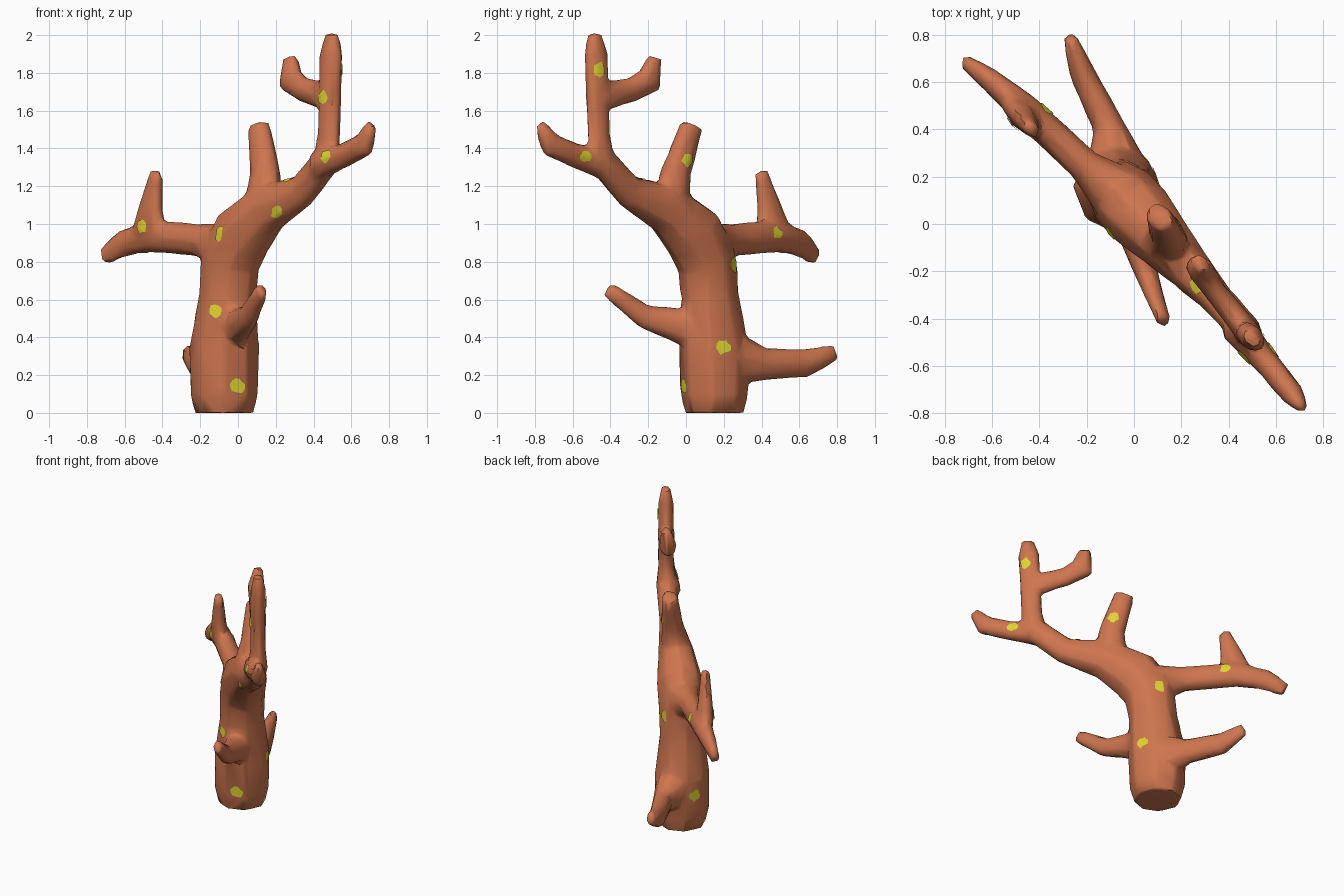
import bpy, bmesh, math, random
from mathutils import Vector
from mathutils.bvhtree import BVHTree

if "Cube" in bpy.data.objects:
    bpy.data.objects.remove(bpy.data.objects["Cube"])

random.seed(4)
# The tree is flat: it spreads along one diagonal plane
ALONG = Vector((.68, -.73, 0)).normalized()
ACROSS = Vector((.73, .68, 0)).normalized()
UP = Vector((0, 0, 1))
SIDES = 8


def material(name, rgb):
    m = bpy.data.materials.new(name)
    m.diffuse_color = (*rgb, 1)
    m.use_nodes = True
    m.node_tree.nodes["Principled BSDF"].inputs["Base Color"].default_value = m.diffuse_color
    return m


bark = material("orange_brown_bark", (0.62, 0.18, 0.078))
yellow = material("yellow_spot", (0.75, 0.67, 0.03))

limbs = bmesh.new()


def limb(lean, flat, *path):
    """Oval tube along (along, height, radius) points; lean and flatness run from start to end."""
    n = len(path) - 1
    centres, rings = [], []
    for i, (u, z, r) in enumerate(path):
        v = lean[0] + (lean[1] - lean[0]) * i / n
        centres.append(ALONG * u + ACROSS * v + UP * z)
    for i, c in enumerate(centres):
        t = (centres[min(i + 1, n)] - centres[max(i - 1, 0)]).normalized()
        wide = t.cross(ACROSS).normalized()
        thin = wide.cross(t).normalized()
        r = path[i][2] * 1.04
        f = flat[0] + (flat[1] - flat[0]) * i / n
        turn = [k * math.tau / SIDES for k in range(SIDES)]
        rings.append([limbs.verts.new(c + wide * r * math.cos(a) + thin * r * f * math.sin(a)) for a in turn])
    for a, b in zip(rings, rings[1:]):
        for k in range(SIDES):
            j = (k + 1) % SIDES
            limbs.faces.new((a[k], a[j], b[j], b[k]))
    limbs.faces.new(rings[0][::-1])
    limbs.faces.new(rings[-1])


# trunk bending into the main bough
limb((.05, .035), (1, .68), (-.16, -.01, .148), (-.16, .1, .178), (-.155, .35, .185), (-.13, .62, .155),
     (-.11, .8, .165), (-.01, .95, .17), (.18, 1.08, .135), (.45, 1.17, .088),
     (.65, 1.34, .085), (.665, 1.47, .068), (.685, 1.9, .07), (.695, 2.01, .042))
# bough tip
limb((.02, -.01), (.9, .65), (.6, 1.31, .08), (.82, 1.365, .065), (.98, 1.42, .068), (1.05, 1.53, .036))
# hooked twig
limb((.04, .09), (.7, .7), (.67, 1.67, .078), (.45, 1.71, .066), (.33, 1.76, .08), (.31, 1.885, .044))
# upright stub
limb((.04, .1), (.9, .75), (.15, 1.08, .11), (.135, 1.28, .085), (.05, 1.525, .068))
# left branch and its fork
limb((.04, -.055), (.9, .6), (-.13, .87, .14), (-.32, .915, .085), (-.68, .935, .085), (-.87, .895, .07), (-.985, .825, .05))
limb((-.03, -.045), (.5, .7), (-.66, .95, .12), (-.635, 1.1, .075), (-.585, 1.28, .04))
# lower front branch
limb((.05, -.19), (.8, .65), (-.12, .45, .14), (.04, .465, .09), (.2, .51, .066), (.39, .655, .045))
# lower back branch
limb((.07, .34), (.9, .65), (-.17, .3, .18), (-.27, .28, .13), (-.38, .26, .085), (-.61, .262, .076), (-.765, .32, .045))


def add_object(name, bm):
    mesh = bpy.data.meshes.new(name)
    bm.to_mesh(mesh)
    bm.free()
    ob = bpy.data.objects.new(name, mesh)
    bpy.context.collection.objects.link(ob)
    return ob


bmesh.ops.recalc_face_normals(limbs, faces=limbs.faces[:])
tree = add_object("tree_trunk_and_branches", limbs)

# Fuse limbs into one skin, soften the joints, reduce to low-poly
rm = tree.modifiers.new("fuse", 'REMESH')
rm.mode = 'VOXEL'
rm.voxel_size = 0.016
sm = tree.modifiers.new("soften", 'SMOOTH')
sm.factor = 0.5
sm.iterations = 6
dc = tree.modifiers.new("reduce", 'DECIMATE')
dc.ratio = 0.06
fused = bpy.data.meshes.new_from_object(tree.evaluated_get(bpy.context.evaluated_depsgraph_get()))
tree.modifiers.clear()
tree.data = fused
for v in fused.vertices:
    v.co.z = max(v.co.z, 0.0)
fused.materials.clear()
fused.materials.append(bark)

# Irregular spots laid on the bark
bvh = BVHTree.FromPolygons([v.co for v in fused.vertices], [p.vertices[:] for p in fused.polygons])
bm = bmesh.new()
SEG, LIFT = 12, 0.005


def spot(along, height, direction, size=.04):
    d = direction.normalized()
    target = ALONG * along + ACROSS * .02 + UP * height
    hit = bvh.ray_cast(target + d * 0.27, -d)[0]
    if hit is None:
        return
    u = d.orthogonal().normalized()
    w = d.cross(u)
    shape = [random.uniform(.75, 1.2) * size for _ in range(SEG)]

    def on_skin(offset):
        co, n, _, _ = bvh.find_nearest(hit + offset + d * 0.01)
        return bm.verts.new(co + n * LIFT)

    centre = on_skin(Vector((0, 0, 0)))
    rings = []
    for k in (1 / 3, 2 / 3, 1):
        turn = [i * math.tau / SEG for i in range(SEG)]
        rings.append([on_skin((u * math.cos(t) + w * math.sin(t)) * r * k) for t, r in zip(turn, shape)])
    for i in range(SEG):
        j = (i + 1) % SEG
        bm.faces.new((centre, rings[0][i], rings[0][j]))
        for a, b in zip(rings, rings[1:]):
            bm.faces.new((a[i], b[i], b[j], a[j]))


for u, z in ((-.07, .54), (-.04, .95), (.34, 1.06), (-.66, .985), (.73, 1.36), (.67, 1.67)):
    spot(u, z, -ACROSS)
for u, z in ((-.08, .35), (-.19, .78), (-.61, .955), (.12, 1.34), (.785, 1.36), (.71, 1.82)):
    spot(u, z, ACROSS)
spot(-.16, .14, ALONG - ACROSS * .2)
spot(-.16, .26, -ALONG - ACROSS * .2)
spot(.37, 1.16, UP)
spots = add_object("bark_spots", bm)
spots.data.materials.append(yellow)

# Smooth shading with sharp edges kept
for ob in (tree, spots):
    bpy.ops.object.select_all(action='DESELECT')
    ob.select_set(True)
    bpy.context.view_layer.objects.active = ob
    bpy.ops.object.shade_smooth_by_angle(angle=math.radians(45))
